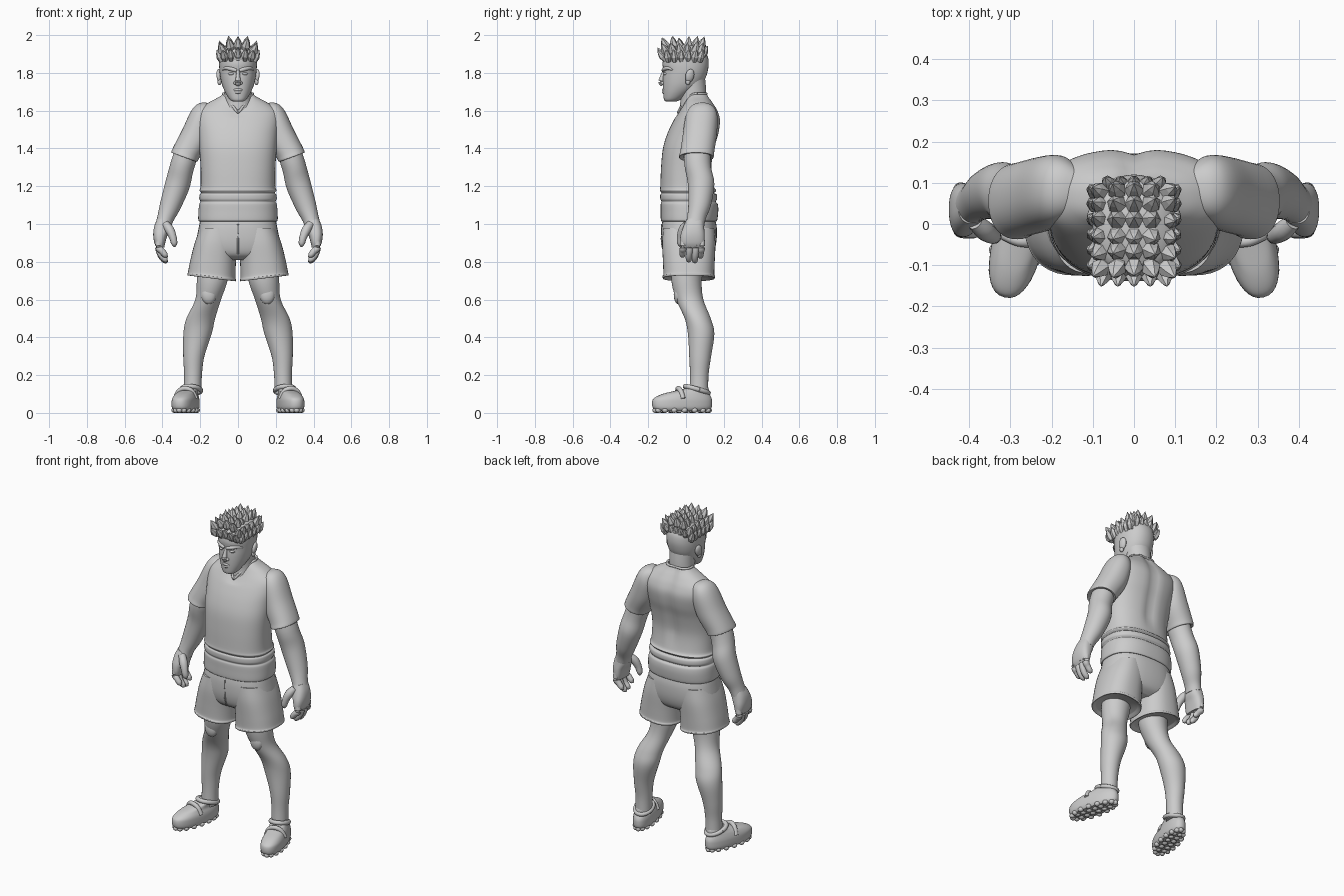
import bpy, bmesh, random
from math import sin, cos, pi, radians, exp
from mathutils import Vector, Matrix, Euler

random.seed(4)


def finish(name, bm, mirror=False, smooth=True):
    bmesh.ops.recalc_face_normals(bm, faces=bm.faces[:])
    me = bpy.data.meshes.new(name)
    bm.to_mesh(me)
    bm.free()
    ob = bpy.data.objects.new(name, me)
    bpy.context.collection.objects.link(ob)
    if mirror:
        ob.modifiers.new("mirror", "MIRROR")
    if smooth:
        bpy.ops.object.select_all(action='DESELECT')
        bpy.context.view_layer.objects.active = ob
        ob.select_set(True)
        bpy.ops.object.shade_smooth_by_angle(angle=radians(50))
    return ob


def spline(pts, sub):
    # Catmull-Rom through tuples of any length
    out = []
    for i in range(len(pts) - 1):
        a, b, c, d = pts[max(i - 1, 0)], pts[i], pts[i + 1], pts[min(i + 2, len(pts) - 1)]
        for k in range(sub):
            t = k / sub
            out.append([0.5 * (2*q + (r - p)*t + (2*p - 5*q + 4*r - s)*t*t + (3*q - p - 3*r + s)*t**3)
                        for p, q, r, s in zip(a, b, c, d)])
    return out + [list(pts[-1])]


def skin(name, loops, mirror):
    bm = bmesh.new()
    rows = [[bm.verts.new(v) for v in lp] for lp in loops]
    n = len(rows[0])
    for a, b in zip(rows, rows[1:]):
        for i in range(n):
            bm.faces.new((a[i], a[(i + 1) % n], b[(i + 1) % n], b[i]))
    bm.faces.new(rows[0])
    bm.faces.new(rows[-1])
    return finish(name, bm, mirror)


def loft(name, rings, p=2.0, seg=40, sub=5, mirror=False, fn=None):
    # rings: x, y, z, rx, ry, tilt (degrees, outer side up)
    loops = []
    for x, y, z, rx, ry, tilt in spline(rings, sub):
        lp = []
        for i in range(seg):
            a = 2 * pi * i / seg
            c, s = [abs(q) ** (2 / p) * (1 if q > 0 else -1) for q in (cos(a), sin(a))]
            t = radians(tilt)
            v = Vector((x + rx*c*cos(t), y + ry*s, z + rx*c*sin(t)))
            lp.append(fn(v) if fn else v)
        loops.append(lp)
    return skin(name, loops, mirror)


def tube(name, pts, mirror=False, seg=12, sub=4):
    # pts: x, y, z, radius
    path = spline(pts, sub)
    loops = []
    for i, (x, y, z, r) in enumerate(path):
        d = Vector(path[min(i + 1, len(path) - 1)][:3]) - Vector(path[max(i - 1, 0)][:3])
        q = d.to_track_quat('Z', 'Y')
        loops.append([Vector((x, y, z)) + q @ Vector((r*cos(2*pi*k/seg), r*sin(2*pi*k/seg), 0)) for k in range(seg)])
    return skin(name, loops, mirror)


def balls(name, items, mirror=False):
    # items: location, scale, rotation in degrees
    bm = bmesh.new()
    for loc, sc, rot in items:
        m = Matrix.LocRotScale(Vector(loc), Euler([radians(r) for r in rot]), Vector(sc))
        bmesh.ops.create_uvsphere(bm, u_segments=16, v_segments=10, radius=1, matrix=m)
    return finish(name, bm, mirror)


def R(z, yf, yb, rx, x=0, tilt=0):
    return (x, (yf + yb) / 2, z, rx, (yb - yf) / 2, tilt)


# shirt body with rolled waist, spine groove and V neck
def shirt_shape(v):
    if v.y > 0.08 and v.z > 1.2:
        v.y -= 0.014 * exp(-(v.x / 0.03) ** 2) * min(1, (v.z - 1.2) / 0.1)
    if v.z > 1.56:
        k = min(1, (v.z - 1.56) / 0.13) * min(1, max(0, (0.06 - v.y) / 0.05)) * max(0, 1 - abs(v.x) / 0.08)
        v.z -= 0.1 * k
        v.y -= 0.045 * k
    return v


loft("shirt_body", [R(1.015, -.125, .155, .2), R(1.02, -.133, .165, .21), R(1.07, -.134, .171, .209),
     R(1.105, -.134, .168, .205), R(1.118, -.13, .158, .198), R(1.132, -.136, .165, .205),
     R(1.155, -.136, .163, .203), R(1.165, -.13, .15, .195), R(1.178, -.138, .16, .204),
     R(1.2, -.136, .148, .198), R(1.3, -.132, .137, .198), R(1.4, -.122, .152, .205),
     R(1.48, -.098, .174, .212), R(1.55, -.065, .182, .22), R(1.6, -.035, .168, .212),
     R(1.64, -.012, .145, .16), R(1.67, 0, .125, .105), R(1.69, .005, .115, .076)],
     p=2.4, seg=64, fn=shirt_shape)
collar = [shirt_shape(Vector((.078*cos(a), .06 + .057*sin(a), 1.69))) for a in [2*pi*i/24 for i in range(25)]]
tube("collar", [(*v, .007) for v in collar], seg=8, sub=2)

# sleeves
loft("sleeve", [(.12, .085, 1.62, .02, .03, 50), (.16, .085, 1.605, .05, .065, 48), (.188, .082, 1.56, .072, .085, 42),
     (.225, .072, 1.465, .078, .09, 28), (.27, .06, 1.385, .075, .09, 22), (.283, .055, 1.358, .074, .092, 20),
     (.285, .055, 1.353, .068, .087, 20), (.283, .055, 1.36, .055, .07, 20)], p=2.2, mirror=True)

# arms and hands
loft("arm", [(.26, .06, 1.42, .06, .07, 20), (.285, .06, 1.34, .064, .07, 18), (.3, .065, 1.29, .064, .07, 18),
     (.32, .08, 1.21, .066, .07, 22), (.358, .072, 1.1, .056, .06, 22), (.384, .055, 1.03, .044, .05, 20),
     (.396, .045, .99, .042, .052, 14)], mirror=True)
loft("palm", [(.392, .047, 1.02, .036, .046, 15), (.402, .04, .98, .042, .056, 12), (.412, .035, .94, .037, .064, 6),
     (.414, .033, .9, .029, .064, 0), (.41, .033, .875, .02, .055, -5)], p=2.5, mirror=True)
for i, (y, tip) in enumerate([(-.014, .835), (.02, .81), (.052, .805), (.082, .83)]):
    tube(f"finger_{i + 1}", [(.416, y, .92, .017), (.42, y, .875, .019), (.406, y - .004, tip + .025, .0175),
         (.384, y - .005, tip, .015), (.372, y - .005, tip - .006, .003)], mirror=True)
tube("thumb", [(.385, .005, 1.0, .02), (.362, -.016, .97, .024), (.345, -.028, .93, .02),
     (.337, -.03, .895, .016), (.336, -.028, .878, .003)], mirror=True)

# shorts: hips and two flared legs
loft("shorts_hips", [R(1.04, -.12, .15, .195), R(.98, -.13, .163, .208), R(.9, -.128, .16, .22),
     R(.84, -.11, .14, .2), R(.81, -.07, .1, .12)], p=2.5)
loft("shorts_leg", [R(.98, -.12, .15, .095, .105), R(.9, -.126, .156, .112, .117), R(.8, -.122, .152, .121, .132, 3),
     R(.735, -.12, .15, .126, .139, 6), R(.722, -.125, .154, .129, .139, 7), R(.712, -.12, .149, .126, .14, 7),
     R(.725, -.1, .13, .105, .14, 7)], p=2.4, mirror=True)
tube("shorts_fly", [(0, -.128, 1.0, .004), (0, -.128, .9, .005), (0, -.112, .84, .004)], seg=8)

# legs
loft("leg", [(.13, .01, .82, .085, .085, 0), (.137, .003, .7, .081, .08, 0), (.158, .02, .6, .068, .072, 0),
     (.197, .062, .5, .076, .069, 0), (.214, .08, .42, .075, .07, 0), (.234, .075, .3, .056, .058, 0),
     (.238, .07, .2, .047, .049, 0), (.24, .068, .1, .046, .05, 0)], mirror=True)
balls("kneecap", [((.155, -.04, .625), (.04, .025, .05), (0, 0, 0))], mirror=True)


# shoes, turned outwards
def foot(v):
    v.x *= 1 - .5 * v.y
    return Matrix.Rotation(radians(14), 3, 'Z') @ v + Vector((.275, -.02, 0))


loft("shoe", [(0, 0, .01, .05, .14, 0), (0, 0, .028, .06, .159, 0), (0, 0, .06, .061, .162, 0), (0, .004, .08, .058, .154, 0),
     (0, .02, .1, .051, .127, 0), (-.004, .05, .115, .047, .096, 0), (-.01, .082, .13, .047, .062, 0),
     (-.012, .088, .14, .042, .052, 0)], p=2.3, mirror=True, fn=foot)
rim = [foot(Vector((-.01 + .05*cos(a), .082 + .062*sin(a), .123 - .018*sin(a)))) for a in [2*pi*i/16 for i in range(17)]]
tube("shoe_collar", [(*v, .013) for v in rim], mirror=True, seg=10, sub=2)
strap = [foot(Vector((x, -.01 - .012*cos(x * 30), z))) for x, z in ((-.056, .075), (-.035, .115), (0, .13), (.035, .115), (.056, .075))]
tube("shoe_strap", [(*v, .013) for v in strap], mirror=True)
lugs = [foot(Vector((.052*cos(a), .146*sin(a), .014))) for a in [2*pi*i/16 for i in range(16)]]
lugs += [foot(Vector((x, y, .01))) for x in (-.018, .018) for y in (-.1, -.06, -.02, .02, .06, .1)]
balls("sole_lugs", [(v, (.015, .016, v.z), (0, 0, 14)) for v in lugs], mirror=True)

# neck and head
loft("neck", [R(1.54, -.02, .12, .08), R(1.6, -.032, .112, .078), R(1.66, -.03, .108, .072),
     R(1.72, -.035, .106, .072), R(1.78, -.03, .1, .075)])
loft("head", [R(1.648, -.105, -.055, .022), R(1.657, -.116, -.03, .042), R(1.69, -.12, .02, .064), R(1.73, -.122, .075, .082),
     R(1.77, -.122, .102, .092), R(1.81, -.12, .115, .098), R(1.85, -.124, .12, .1), R(1.89, -.115, .114, .097),
     R(1.92, -.09, .092, .08), R(1.938, -.045, .05, .04)], p=2.15)
tube("nose", [(0, -.117, 1.81, .008), (0, -.126, 1.78, .011), (0, -.131, 1.752, .0155), (0, -.122, 1.737, .012)])
balls("nostril", [((.014, -.123, 1.746), (.01, .011, .009), (0, 0, 0))], mirror=True)
tube("brow", [(.008, -.119, 1.812, .01), (.035, -.115, 1.82, .011), (.065, -.094, 1.825, .009), (.082, -.07, 1.815, .004)], mirror=True)
balls("eye", [((.036, -.107, 1.795), (.017, .012, .008), (0, 0, 25))], mirror=True)
tube("upper_lip", [(-.03, -.107, 1.705, .003), (-.012, -.119, 1.71, .007), (.012, -.119, 1.71, .007), (.03, -.107, 1.705, .003)])
tube("lower_lip", [(-.026, -.109, 1.7, .003), (0, -.119, 1.697, .008), (.026, -.109, 1.7, .003)])
balls("ear", [((.1, .02, 1.785), (.013, .024, .036), (-12, 8, 15)), ((.098, .01, 1.753), (.011, .013, .018), (0, 0, 0))], mirror=True)

# hair: cap plus rows of faceted leaf-shaped spikes
loft("hair_cap", [R(1.868, -.127, .108, .097), R(1.89, -.13, .112, .101), R(1.925, -.11, .1, .09), R(1.95, -.06, .06, .05)], p=2.4)
hair = bmesh.new()


def spike(base, tip, r):
    base, tip = Vector(base), Vector(tip)
    q = (tip - base).to_track_quat('Z', 'Y')
    rows = [[hair.verts.new(base.lerp(tip, t) + q @ Vector((r*w*cos(k*pi/3), r*w*sin(k*pi/3), 0))) for k in range(6)]
            for t, w in ((0, .7), (.4, 1), (.72, .6))]
    top = hair.verts.new(tip)
    for i in range(6):
        j = (i + 1) % 6
        for a, b in zip(rows, rows[1:]):
            hair.faces.new((a[i], a[j], b[j], b[i]))
        hair.faces.new((rows[2][i], rows[2][j], top))
    hair.faces.new(rows[0][::-1])


for y in (-.11, -.07, -.03, .01, .05, .085):
    for x in (-.082, -.042, 0, .042, .082):
        edge = abs(x) > .08
        j = random.uniform(-.008, .008)
        spike((x * .85, y * .85, 1.885 if edge else 1.915), (x * 1.22, y * 1.12 + j, (1.965 if edge else 1.99) + j), .024)
    for s in (-1, 1):
        spike((s * .085, y * .85, 1.86), (s * .112, y + .005, 1.925), .02)
for x in (-.07, -.035, 0, .035, .07):
    spike((x, -.105, 1.868), (x * 1.15, -.152, 1.935 - abs(x) * .2), .022)
    spike((x * .8, .085, 1.885), (x, .115, 1.945), .02)
finish("hair_spikes", hair, smooth=False)
